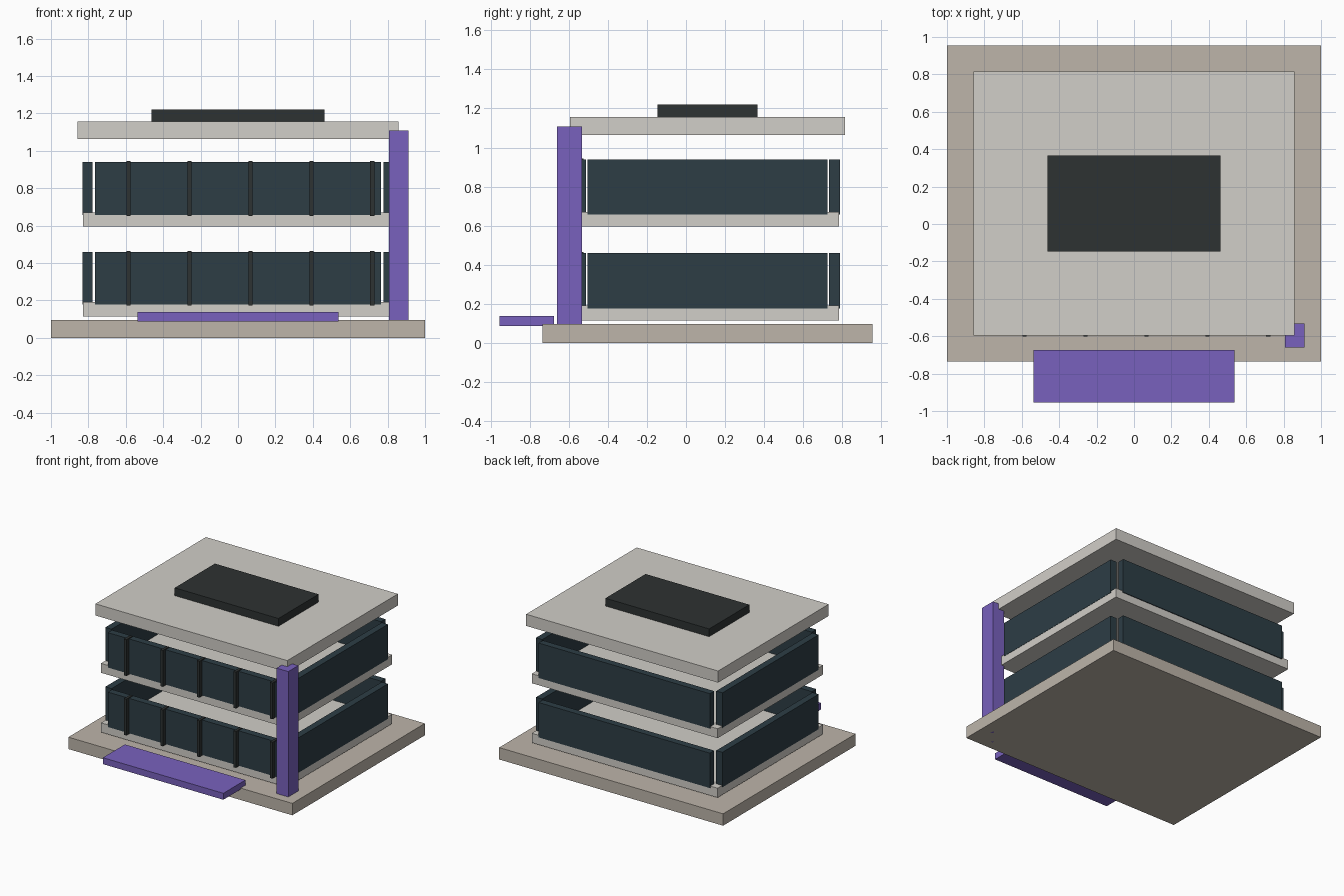
import bpy

if "Cube" in bpy.data.objects:
    bpy.data.objects.remove(bpy.data.objects["Cube"])

CY = 0.11  # depth centre of the building


def material(name, rgb):
    m = bpy.data.materials.new(name)
    m.diffuse_color = (*rgb, 1)
    m.use_nodes = True
    m.node_tree.nodes["Principled BSDF"].inputs["Base Color"].default_value = m.diffuse_color
    return m


stone = material("warm_stone", (0.51, 0.46, 0.40))
concrete = material("pale_concrete", (0.64, 0.62, 0.58))
glass = material("dark_glass", (0.026, 0.047, 0.06))
metal = material("dark_metal", (0.027, 0.032, 0.032))
purple = material("purple_accent", (0.19, 0.12, 0.51))


def box(name, x, y, z, mat):
    """Box from (min, max) ranges on each axis."""
    spans = (x, y, z)
    bpy.ops.mesh.primitive_cube_add(size=1, location=[(a + b) / 2 for a, b in spans])
    ob = bpy.context.object
    ob.name = name
    ob.scale = [b - a for a, b in spans]
    bpy.ops.object.transform_apply(location=False, rotation=False, scale=True)
    ob.data.materials.append(mat)
    return ob


def around(half):
    return (CY - half, CY + half)


# Plinth, roof and rooftop unit
box("plinth", (-1, 1), around(0.845), (0, 0.096), stone)
box("roof", (-0.857, 0.857), around(0.705), (1.063, 1.157), concrete)
box("rooftop_unit", (-0.463, 0.463), around(0.256), (1.157, 1.22), metal)

# Two storeys: floor slab, glass on four sides, front mullions
for storey, z in (("lower", 0.115), ("upper", 0.595)):
    box(storey + "_floor", (-0.83, 0.83), around(0.672), (z, z + 0.076), concrete)
    gz = (z + 0.062, z + 0.344)
    for side, s in (("front", -1), ("back", 1)):
        y = sorted((CY + s * 0.623, CY + s * 0.678))
        box(f"{storey}_{side}_glass", (-0.765, 0.765), y, gz, glass)
    for side, s in (("left", -1), ("right", 1)):
        x = sorted((s * 0.777, s * 0.832))
        box(f"{storey}_{side}_glass", x, around(0.614), gz, glass)
    for i in range(5):
        x = -0.586 + i * 0.326
        box(f"{storey}_mullion_{i + 1}", (x - 0.011, x + 0.011),
            (-0.602, -0.525), (z + 0.057, z + 0.35), metal)

# Corner pillar running down through the plinth, and entrance step
box("corner_pillar", (0.807, 0.912), (-0.661, -0.533), (0, 1.108), purple)
box("entrance_step", (-0.538, 0.538), (-0.955, -0.675), (0.086, 0.138), purple)
